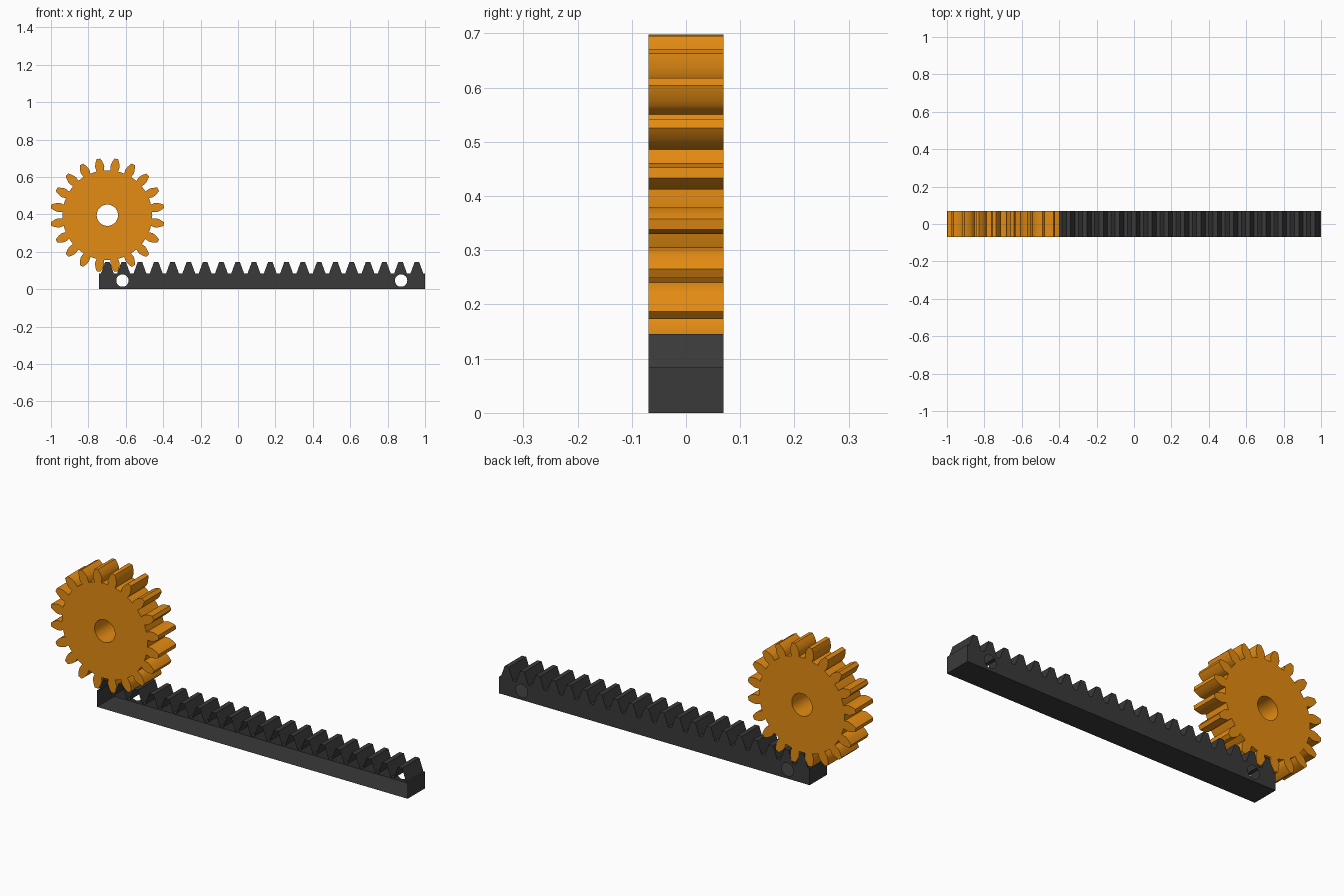
import bpy, bmesh
from math import pi, sin, cos, tan, acos, radians
from mathutils import Matrix

if "Cube" in bpy.data.objects:
    bpy.data.objects.remove(bpy.data.objects["Cube"])

TEETH = 20
PITCH = 0.0871                 # tooth spacing along the rack
MODULE = PITCH / pi
HALF_DEPTH = 0.0695
RACK_LEFT = -0.742
PRESSURE = radians(20)
PITCH_R = MODULE * TEETH / 2
BASE_R = PITCH_R * cos(PRESSURE)
TIP_R = PITCH_R + MODULE
ROOT_R = 0.240
RACK_TOP, RACK_ROOT = 0.146, 0.0835
GEAR_X = RACK_LEFT + PITCH / 2
GEAR_Z = RACK_TOP - MODULE + PITCH_R


def material(name, rgb):
    m = bpy.data.materials.new(name)
    m.use_nodes = True
    m.diffuse_color = (*rgb, 1)
    m.node_tree.nodes["Principled BSDF"].inputs["Base Color"].default_value = (*rgb, 1)
    return m


def circle(cx, cz, r, n):
    return [(cx + r * cos(2 * pi * i / n), cz + r * sin(2 * pi * i / n)) for i in range(n)]


def extruded_plate(name, loops, mat, unwanted=None):
    """Fill closed loops (first outline, then holes), extrude along y, drop unwanted faces."""
    curve = bpy.data.curves.new(name + "_profile", 'CURVE')
    curve.dimensions = '2D'
    curve.fill_mode = 'BOTH'
    curve.extrude = HALF_DEPTH
    for loop in loops:
        s = curve.splines.new('POLY')
        s.points.add(len(loop) - 1)
        for p, (x, z) in zip(s.points, loop):
            p.co = (x, z, 0, 1)
        s.use_cyclic_u = True
    helper = bpy.data.objects.new(name + "_helper", curve)
    mesh = bpy.data.meshes.new_from_object(helper)
    bpy.data.objects.remove(helper)
    mesh.name = name
    mesh.transform(Matrix.Rotation(pi / 2, 4, 'X'))
    bm = bmesh.new()
    bm.from_mesh(mesh)
    bmesh.ops.remove_doubles(bm, verts=bm.verts, dist=1e-5)
    bmesh.ops.recalc_face_normals(bm, faces=bm.faces)
    if unwanted:
        bmesh.ops.delete(bm, geom=[f for f in bm.faces if unwanted(f)], context='FACES')
    bm.to_mesh(mesh)
    bm.free()
    mesh.materials.clear()
    mesh.materials.append(mat)
    ob = bpy.data.objects.new(name, mesh)
    bpy.context.collection.objects.link(ob)
    bpy.ops.object.select_all(action='DESELECT')
    ob.select_set(True)
    bpy.context.view_layer.objects.active = ob
    bpy.ops.object.shade_smooth_by_angle(angle=radians(25))
    return ob


orange = material("orange", (0.78, 0.26, 0.006))
charcoal = material("charcoal", (0.042, 0.042, 0.042))

# Pinion gear: involute flanks above the base circle, narrowed tooth roots
def involute(a):
    return tan(a) - a

base_half = pi / (2 * TEETH) + involute(PRESSURE)
flank = [(ROOT_R, radians(4.8))]
STEPS = 7
for i in range(STEPS + 1):
    r = BASE_R + (TIP_R - BASE_R) * i / STEPS
    flank.append((r, base_half - involute(acos(min(1, BASE_R / r)))))
tooth = [(r, -a) for r, a in flank] + [(r, a) for r, a in reversed(flank)]
outline = []
for k in range(TEETH):
    mid = 2 * pi * (k + 0.5) / TEETH
    outline += [(GEAR_X + r * cos(mid + a), GEAR_Z + r * sin(mid + a)) for r, a in tooth]
    gap = mid + pi / TEETH
    outline.append((GEAR_X + ROOT_R * cos(gap), GEAR_Z + ROOT_R * sin(gap)))
extruded_plate("pinion_gear", [outline, circle(GEAR_X, GEAR_Z, 0.057, 48)], orange)

# Rack: straight-sided teeth on a bar, open at the front, with two mounting holes
tip_half = PITCH / 4 - MODULE * tan(PRESSURE)
root_half = tip_half + (RACK_TOP - RACK_ROOT) * tan(PRESSURE)
rack_right = RACK_LEFT + PITCH * TEETH
profile = [(rack_right, 0), (RACK_LEFT, 0), (RACK_LEFT, RACK_ROOT)]
for k in range(TEETH):
    x = RACK_LEFT + (k + 0.5) * PITCH
    profile += [(x - root_half, RACK_ROOT), (x - tip_half, RACK_TOP),
                (x + tip_half, RACK_TOP), (x + root_half, RACK_ROOT)]
profile.append((rack_right, RACK_ROOT))
HOLE_R, HOLE_Z = 0.033, 0.046
hole_xs = (-0.618, 0.872)


def front_or_hole_wall(face):
    c = face.calc_center_median()
    if c.y < -HALF_DEPTH + 0.001:
        return True
    near = any((c.x - x) ** 2 + (c.z - HOLE_Z) ** 2 < (HOLE_R * 1.05) ** 2 for x in hole_xs)
    return near and abs(face.normal.y) < 0.5


extruded_plate("rack_bar", [profile] + [circle(x, HOLE_Z, HOLE_R, 32) for x in hole_xs],
               charcoal, front_or_hole_wall)
